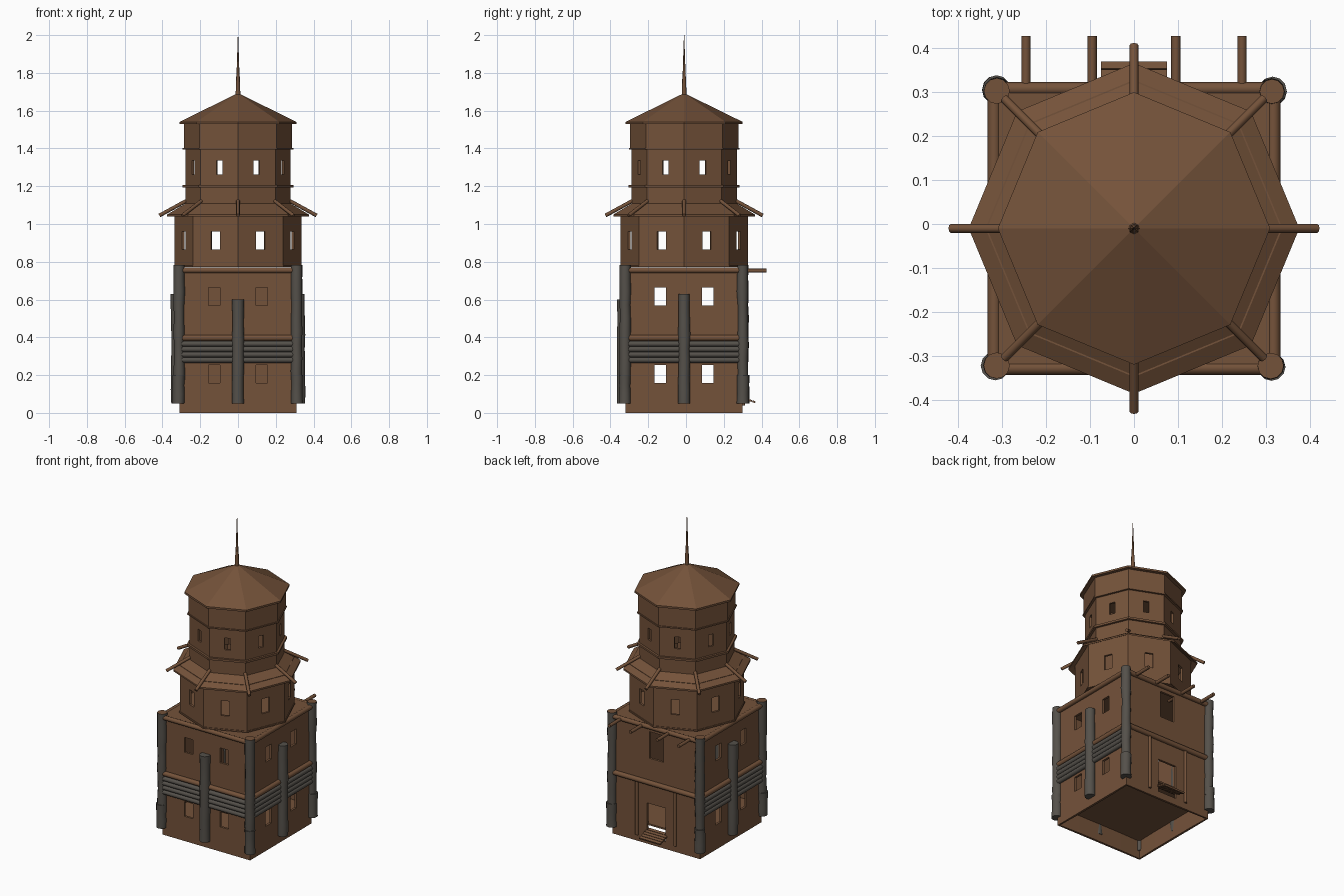
import bpy, bmesh, math, random
from mathutils import Vector

if "Cube" in bpy.data.objects:
    bpy.data.objects.remove(bpy.data.objects["Cube"])

random.seed(4)
CY = -0.01  # tower axis offset in y


def material(name, rgb):
    m = bpy.data.materials.new(name)
    m.diffuse_color = (*rgb, 1)
    m.use_nodes = True
    m.node_tree.nodes["Principled BSDF"].inputs["Base Color"].default_value = m.diffuse_color
    return m


BROWN = material("brown_wood", (0.175, 0.085, 0.042))
GREY = material("grey_log", (0.09, 0.081, 0.069))


def finish(name, bm, mats, recalc=True):
    if recalc:
        bmesh.ops.recalc_face_normals(bm, faces=bm.faces)
    me = bpy.data.meshes.new(name)
    bm.to_mesh(me)
    bm.free()
    ob = bpy.data.objects.new(name, me)
    bpy.context.collection.objects.link(ob)
    for m in mats:
        me.materials.append(m)
    return ob


def walls(name, n, apothem, z0, z1, holes, start, thick):
    """Ring of n flat wall panels; holes(i) gives (u0, u1, z0, z1) openings."""
    bm = bmesh.new()
    half = apothem * math.tan(math.pi / n)
    for i in range(n):
        a = start + i * 2 * math.pi / n
        nor = Vector((math.cos(a), math.sin(a), 0))
        tan = Vector((-math.sin(a), math.cos(a), 0))
        hs = holes(i)
        us = sorted({-half, half, *[h[0] for h in hs], *[h[1] for h in hs]})
        zs = sorted({z0, z1, *[h[2] for h in hs], *[h[3] for h in hs]})
        for u0, u1 in zip(us, us[1:]):
            for b, t in zip(zs, zs[1:]):
                um, zm = (u0 + u1) / 2, (b + t) / 2
                if any(h[0] < um < h[1] and h[2] < zm < h[3] for h in hs):
                    continue
                bm.faces.new([bm.verts.new(Vector((0, CY, z)) + nor * apothem + tan * u)
                              for u, z in ((u0, b), (u1, b), (u1, t), (u0, t))])
    bmesh.ops.remove_doubles(bm, verts=bm.verts, dist=1e-5)
    ob = finish(name, bm, [BROWN], False)
    s = ob.modifiers.new("thickness", "SOLIDIFY")
    s.thickness, s.offset = thick, -1
    return ob


def revolve(name, profile, closed=False, n=8, mat=BROWN):
    """Turn (radius, z) points round the tower axis with corners on the axes."""
    bm = bmesh.new()
    rings = []
    for r, z in profile:
        if r == 0:
            rings.append([bm.verts.new((0, CY, z))] * n)
        else:
            rings.append([bm.verts.new((r * math.cos(2 * math.pi * k / n),
                                        CY + r * math.sin(2 * math.pi * k / n), z)) for k in range(n)])
    pairs = list(zip(rings, rings[1:])) + ([(rings[-1], rings[0])] if closed else [])
    for p, q in pairs:
        for k in range(n):
            f = list(dict.fromkeys((p[k], p[(k + 1) % n], q[(k + 1) % n], q[k])))
            if len(f) > 2:
                bm.faces.new(f)
    return finish(name, bm, [mat])


def rod(name, p, q, r, mat=BROWN, n=8, segs=1, jitter=0.0, r2=None, cap=None):
    """Round log from p to q, optionally uneven, with caps in another colour."""
    p, q = Vector(p), Vector(q)
    rot = (q - p).to_track_quat("Z", "Y")
    bm = bmesh.new()
    rings = []
    for s in range(segs + 1):
        t = s / segs
        rad = (r + ((r2 or r) - r) * t) * (1 + random.uniform(-jitter, jitter))
        off = Vector((random.uniform(-1, 1), random.uniform(-1, 1), 0)) * jitter * r * 0.5
        rings.append([bm.verts.new(p + (q - p) * t + rot @ (off + Vector(
            (rad * math.cos(2 * math.pi * k / n), rad * math.sin(2 * math.pi * k / n), 0)))) for k in range(n)])
    for a, b in zip(rings, rings[1:]):
        for k in range(n):
            bm.faces.new((a[k], a[(k + 1) % n], b[(k + 1) % n], b[k])).smooth = True
    for ring in (rings[0], rings[-1]):
        bm.faces.new(ring).material_index = 1 if cap else 0
    for e in bm.edges:
        if len(e.link_faces) == 2 and e.calc_face_angle(0) > 1.2:
            e.smooth = False
    return finish(name, bm, [mat] + ([cap] if cap else []))


def box(name, lo, hi, tilt=0.0):
    bm = bmesh.new()
    bmesh.ops.create_cube(bm, size=1)
    for v in bm.verts:
        v.co = Vector([v.co[i] * (hi[i] - lo[i]) for i in range(3)])
    ob = finish(name, bm, [BROWN])
    ob.location = [(lo[i] + hi[i]) / 2 for i in range(3)]
    ob.rotation_euler.x = tilt
    return ob


# Square base: four windows on three sides, door and hatch at the back
def base_holes(i):
    if i == 2:
        return [(-0.065, 0.065, 0.045, 0.26), (-0.05, 0.05, 0.55, 0.72)]
    return [(s * 0.126 - 0.03, s * 0.126 + 0.03, z, z + 0.095) for s in (-1, 1) for z in (0.158, 0.568)]


walls("base_walls", 4, 0.31, 0, 0.765, base_holes, -math.pi / 2, 0.014)
box("base_floor", (-0.3, CY - 0.3, 0.115), (0.3, CY + 0.3, 0.125))
box("base_deck", (-0.31, CY - 0.31, 0.752), (0.31, CY + 0.31, 0.766))

# Beams and grey log bands round the base
for i, side in enumerate(("front", "right", "back", "left")):
    a = -math.pi / 2 + i * math.pi / 2
    nx, ny = math.cos(a), math.sin(a)

    def at(u, d, z):
        return (nx * d - ny * u, CY + ny * d + nx * u, z)

    rod(side + "_top_beam", at(-0.31, 0.317, 0.755), at(0.31, 0.317, 0.755), 0.015)
    rod(side + "_middle_beam", at(-0.31, 0.316, 0.397), at(0.31, 0.316, 0.397), 0.016)
    # corner post with thicker foot
    rod(side + "_corner_post", at(0.31, 0.312, 0.15), at(0.31, 0.312, 0.782), 0.028, GREY, 12, 9, 0.09, cap=BROWN)
    rod(side + "_corner_foot", at(0.312, 0.315, 0.05), at(0.312, 0.315, 0.2), 0.031, GREY, 12, 3, 0.08)
    if side == "back":
        continue
    for k in range(4):
        z = 0.28 + k * 0.0285
        rod(side + "_band_log", at(-0.3, 0.318, z), at(0.3, 0.318, z), 0.0148, GREY)
    top = 0.6 if side == "front" else 0.63
    rod(side + "_middle_post", at(0, 0.324, 0.05), at(0, 0.324, top), 0.031, GREY, 12, 8, 0.06)

# Back: door posts, sloping door planks, projecting roof poles
for s in (-1, 1):
    rod("door_post", (s * 0.135, 0.303, 0.04), (s * 0.135, 0.303, 0.39), 0.01)
    for x, y in ((0.095, 0.427), (0.245, 0.427)):
        rod("roof_pole", (s * x, 0.2, 0.753), (s * x, y, 0.753), 0.0105)
for k in range(5):
    y = 0.285 + k * 0.0185
    z = 0.085 - k * 0.0065
    box("door_plank", (-0.075, y - 0.0085, z - 0.005), (0.075, y + 0.0085, z + 0.005), -0.34)


# Octagonal storeys with a window in every side
def octagon(name, radius, z0, z1, w, b, t):
    walls(name, 8, radius * math.cos(math.pi / 8), z0, z1,
          lambda i: [(-w, w, b, t)] if t else [], math.pi / 8, 0.014)


octagon("lower_storey", 0.337, 0.777, 1.075, 0.025, 0.865, 0.96)
octagon("upper_storey", 0.279, 1.06, 1.4, 0.0175, 1.262, 1.337)
octagon("top_storey", 0.287, 1.395, 1.54, 0, 0, 0)
revolve("lower_storey_floor", [(0, 0.772), (0.337, 0.772), (0.337, 0.782), (0, 0.782)])
revolve("storey_rim", [(0.325, 0.772), (0.341, 0.772), (0.341, 0.781), (0.325, 0.781)], True)
revolve("lower_band", [(0.27, 1.194), (0.294, 1.194), (0.294, 1.207), (0.27, 1.207)], True)
revolve("upper_band", [(0.27, 1.395), (0.293, 1.395), (0.293, 1.403), (0.27, 1.403)], True)

# Skirt roof with projecting rafters
revolve("skirt_roof", [(0.27, 1.113), (0.375, 1.05), (0.375, 1.039), (0.27, 1.1)], True)
for k in range(8):
    c, s = math.cos(k * math.pi / 4), math.sin(k * math.pi / 4)
    rod("rafter", (c * 0.275, CY + s * 0.275, 1.122), (c * 0.416, CY + s * 0.416, 1.045), 0.01)

# Top roof and spire
revolve("top_roof", [(0, 1.693), (0.309, 1.541), (0.309, 1.529), (0, 1.529)])
rod("spire_base", (0, CY, 1.67), (0, CY, 1.78), 0.013, r2=0.0095)
rod("spire", (0, CY, 1.77), (0, CY, 2.0), 0.0085, r2=0.001)
